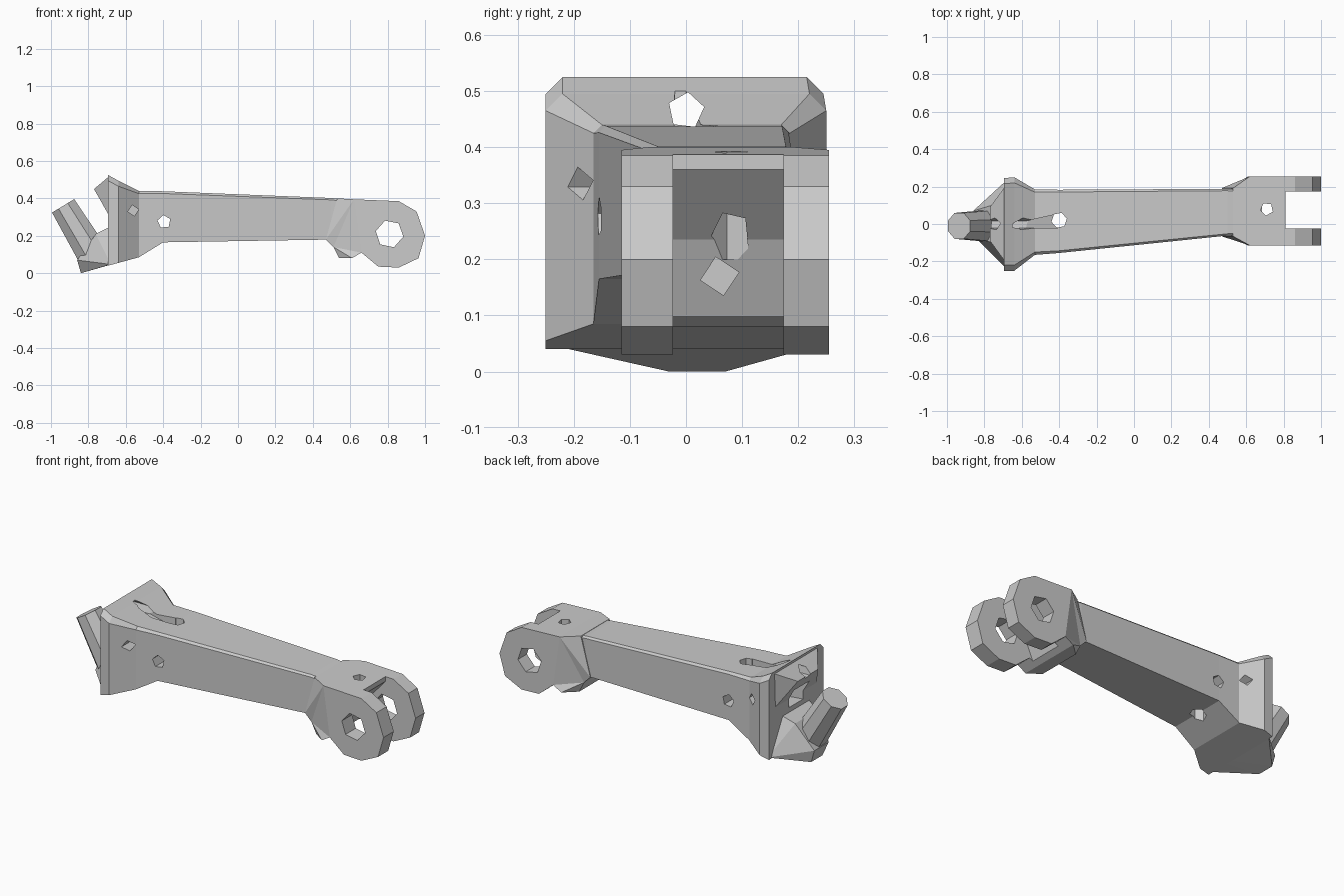
import bpy, bmesh, math
from mathutils import Vector

if "Cube" in bpy.data.objects:
    bpy.data.objects.remove(bpy.data.objects["Cube"])


def finish(name, bm):
    bmesh.ops.recalc_face_normals(bm, faces=bm.faces)
    me = bpy.data.meshes.new(name)
    bm.to_mesh(me)
    bm.free()
    ob = bpy.data.objects.new(name, me)
    bpy.context.scene.collection.objects.link(ob)
    return ob


def loft(name, rings):
    bm = bmesh.new()
    vs = [[bm.verts.new(p) for p in r] for r in rings]
    n = len(rings[0])
    for a, b in zip(vs, vs[1:]):
        for i in range(n):
            bm.faces.new((a[i], a[(i + 1) % n], b[(i + 1) % n], b[i]))
    bm.faces.new(vs[0])
    bm.faces.new(vs[-1])
    bmesh.ops.recalc_face_normals(bm, faces=bm.faces)
    bmesh.ops.triangulate(bm, faces=bm.faces)
    return finish(name, bm)


def hull(name, pts):
    bm = bmesh.new()
    for p in pts:
        bm.verts.new(p)
    bmesh.ops.convex_hull(bm, input=bm.verts)
    bmesh.ops.delete(bm, geom=[e for e in bm.edges if not e.link_faces], context='EDGES')
    bmesh.ops.delete(bm, geom=[v for v in bm.verts if not v.link_faces], context='VERTS')
    return finish(name, bm)


def rod(name, a, b, r1, r2=None, n=6, spin=0.2):
    a, b = Vector(a), Vector(b)
    r2 = r1 if r2 is None else r2
    q = (b - a).to_track_quat('Z', 'Y')
    ring = lambda c, r: [c + q @ Vector((r * math.cos(spin + i * math.tau / n),
                                         r * math.sin(spin + i * math.tau / n), 0)) for i in range(n)]
    return loft(name, [ring(a, r1), ring(b, r2)])


def volume(me):
    bm = bmesh.new()
    bm.from_mesh(me)
    v = abs(bm.calc_volume()) if bm.faces else 0.0
    bm.free()
    return v


def combine(target, other, op):
    """Boolean that keeps a result only if its volume is plausible."""
    old = volume(target.data)
    lo, hi = (0.98, 2.0) if op == 'UNION' else (0.6, 1.01)
    for solver in ('EXACT', 'MANIFOLD', 'FLOAT'):
        m = target.modifiers.new(op, 'BOOLEAN')
        m.object, m.operation, m.solver = other, op, solver
        bpy.context.view_layer.update()
        dg = bpy.context.evaluated_depsgraph_get()
        me = bpy.data.meshes.new_from_object(target.evaluated_get(dg))
        target.modifiers.remove(m)
        if lo * old < volume(me) < hi * old:
            target.data = me
            bpy.data.objects.remove(other, do_unlink=True)
            return
    if op == 'DIFFERENCE':
        bpy.data.objects.remove(other, do_unlink=True)


# Tapered beam with flared head
def section(x, y0, y1, z0, z1, c):
    return [(x, y0, z0), (x, y1, z0), (x, y1, z1 - c),
            (x, y1 - c, z1), (x, y0 + c, z1), (x, y0, z1 - c)]


beam = loft("lever_arm", [section(*s) for s in (
    (-0.695, -0.25, 0.245, 0.04, 0.525, 0.03),
    (-0.64, -0.25, 0.25, 0.055, 0.495, 0.03),
    (-0.53, -0.165, 0.185, 0.085, 0.44, 0.015),
    (-0.40, -0.155, 0.183, 0.165, 0.438, 0.012),
    (0.50, -0.062, 0.188, 0.18, 0.402, 0.01),
    (0.60, -0.055, 0.18, 0.20, 0.39, 0.01))])

# Forked end: side profile extruded, then slotted
prof = [(0.53, 0.4), (0.62, 0.395), (0.86, 0.385), (0.955, 0.33), (1.0, 0.2), (0.965, 0.08),
        (0.86, 0.03), (0.75, 0.035), (0.66, 0.11), (0.61, 0.08), (0.54, 0.08), (0.51, 0.14), (0.47, 0.18)]


def side_y(x, y_in, y_out):
    return y_in if x < 0.58 else y_out


fork = loft("fork", [[(x, side_y(x, -0.066, -0.115), z) for x, z in prof],
                     [(x, side_y(x, 0.192, 0.255), z) for x, z in prof]])
slot = [(1.1, 0.5), (0.81, 0.5), (0.81, 0.36), (0.70, 0.235), (0.64, 0.1), (0.64, -0.05), (1.1, -0.05)]

# Upper hook of the head
hook = hull("hook", [(-0.69, -0.2, 0.517), (-0.69, 0.2, 0.516), (-0.685, -0.2, 0.3), (-0.684, 0.2, 0.3),
                     (-0.66, -0.2, 0.45), (-0.66, 0.2, 0.45),
                     (-0.77, -0.09, 0.45), (-0.77, 0.09, 0.45), (-0.72, -0.1, 0.37), (-0.72, 0.1, 0.37)])

# Lower ledge that carries the boss
ledge = hull("ledge", [(-0.68, -0.24, 0.047), (-0.68, 0.235, 0.046), (-0.62, -0.15, 0.063), (-0.62, 0.15, 0.064),
                       (-0.84, -0.03, 0.0), (-0.84, 0.07, 0.0), (-0.86, -0.06, 0.07), (-0.86, 0.07, 0.07),
                       (-0.76, -0.1, 0.21), (-0.76, 0.1, 0.21), (-0.66, -0.13, 0.26), (-0.66, 0.13, 0.26)])

# Tilted boss
boss = rod("boss", (-0.935, -0.01, 0.36), (-0.78, -0.01, 0.105), 0.075, 0.09, 8, math.pi / 8)

for part in (fork, hook, ledge, boss):
    combine(beam, part, 'UNION')

# Slot, groove, recess and bores
cutters = [
    loft("slot_cut", [[(x, y, z) for x, z in slot] for y in (-0.023, 0.174)]),
    rod("pin_hole", (0.81, -0.3, 0.21), (0.81, 0.4, 0.21), 0.075),
    rod("fork_top_hole", (0.71, 0.08, 0.2), (0.71, 0.08, 0.5), 0.035, n=5),
    rod("web_hole", (0.55, 0.06, 0.17), (0.8, 0.06, 0.17), 0.035, n=4),
    rod("head_hole", (-0.9, 0.0, 0.465), (-0.5, 0.0, 0.465), 0.033, n=5),
    rod("side_bore", (-0.395, -0.4, 0.275), (-0.395, 0.4, 0.275), 0.036, n=5),
    rod("beam_top_hole", (-0.4, 0.02, 0.0), (-0.4, 0.02, 0.6), 0.042),
    loft("groove", [[(x, y0, b), (x, y1, b), (x, y1, 0.6), (x, y0, 0.6)]
                    for x, y0, y1, b in ((-0.65, -0.02, 0.0, 0.47), (-0.405, -0.021, 0.054, 0.37))]),
    loft("recess", [[(x, -h, 0.27), (x, h, 0.27), (x, h, 0.38), (x, -h, 0.38)]
                    for x, h in ((-0.78, 0.08), (-0.62, 0.05))]),
]
for s in (-1, 1):
    cutters.append(rod("side_pocket", (-0.56, s * 0.1, 0.335), (-0.56, s * 0.3, 0.335), 0.03, n=4))
for c in cutters:
    combine(beam, c, 'DIFFERENCE')
